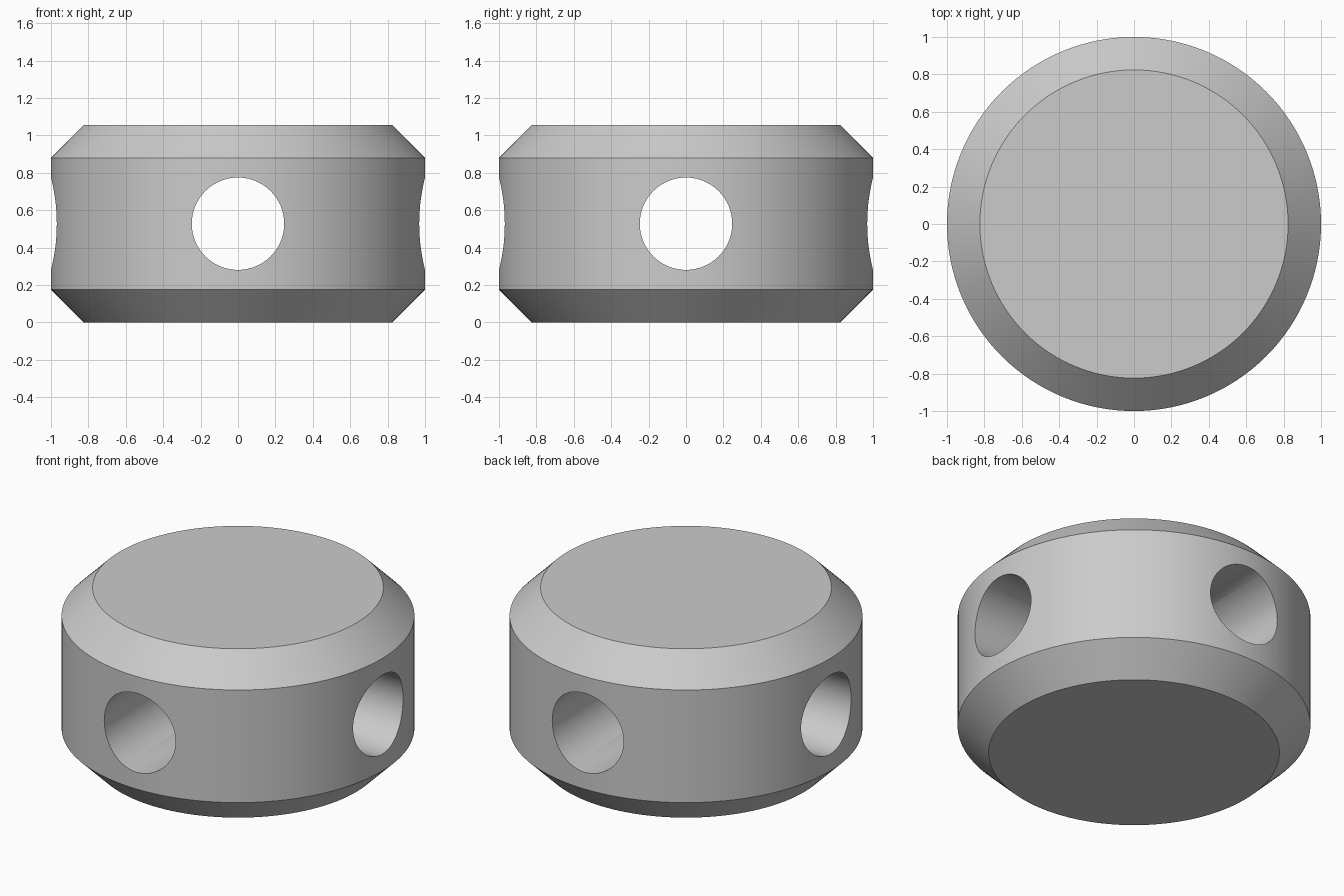
import bpy, math

if "Cube" in bpy.data.objects:
    bpy.data.objects.remove(bpy.data.objects["Cube"])

R, H, C = 1.0, 1.056, 0.176      # body radius, height, chamfer
HOLE_R = 0.247

grey = bpy.data.materials.new("plain grey")
grey.diffuse_color = (0.6, 0.6, 0.6, 1)
grey.use_nodes = True
grey.node_tree.nodes["Principled BSDF"].inputs["Base Color"].default_value = grey.diffuse_color

# Chamfered round body
bpy.ops.mesh.primitive_cylinder_add(vertices=128, radius=R, depth=H, location=(0, 0, H / 2))
body = bpy.context.object
body.name = "chamfered_body"
body.data.materials.append(grey)
bevel = body.modifiers.new("rim_chamfer", 'BEVEL')
bevel.width = C
bevel.segments = 1
bevel.limit_method = 'ANGLE'
bevel.angle_limit = math.radians(60)

# Two crossing through holes, along x and along y
cutters = []
for name, rot in (("hole_cutter_x", (0, math.pi / 2, 0)), ("hole_cutter_y", (math.pi / 2, 0, 0))):
    bpy.ops.mesh.primitive_cylinder_add(vertices=64, radius=HOLE_R, depth=3,
                                        location=(0, 0, H / 2), rotation=rot)
    cutter = bpy.context.object
    cutter.name = name
    cutter.data.materials.append(grey)
    cutter.hide_render = True
    cut = body.modifiers.new(name, 'BOOLEAN')
    cut.operation = 'DIFFERENCE'
    cut.solver = 'EXACT'
    cut.object = cutter
    cutters.append(cutter)

# Apply the cuts, remove the cutters, smooth the round walls
bpy.ops.object.select_all(action='DESELECT')
body.select_set(True)
bpy.context.view_layer.objects.active = body
for mod in list(body.modifiers):
    bpy.ops.object.modifier_apply(modifier=mod.name)
for cutter in cutters:
    bpy.data.objects.remove(cutter)
bpy.ops.object.shade_smooth_by_angle(angle=math.radians(30))
